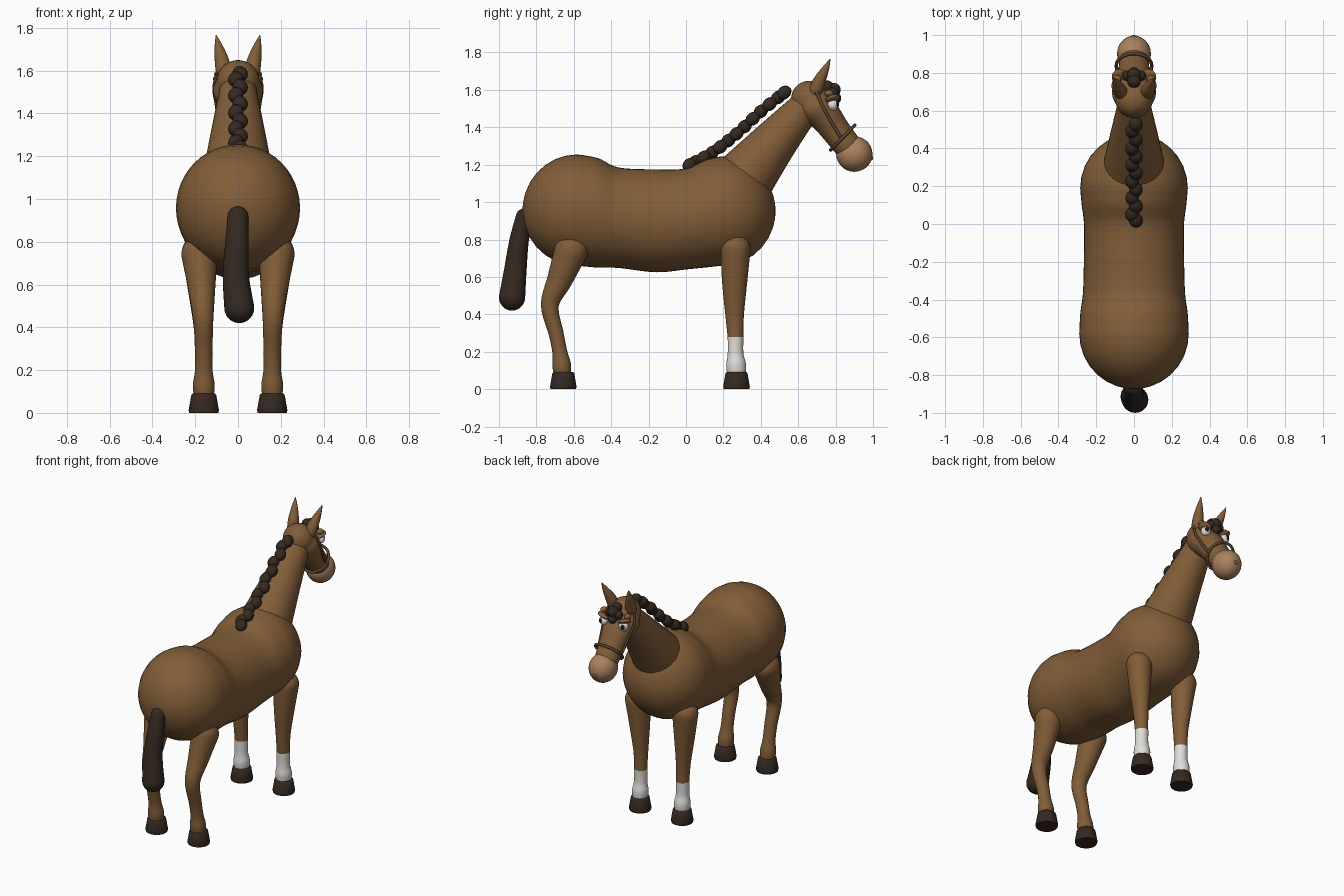
import bpy, bmesh, math
from mathutils import Vector

if "Cube" in bpy.data.objects:
    bpy.data.objects.remove(bpy.data.objects["Cube"])


def material(name, rgb):
    m = bpy.data.materials.new(name)
    m.diffuse_color = (*rgb, 1)
    m.use_nodes = True
    m.node_tree.nodes["Principled BSDF"].inputs["Base Color"].default_value = m.diffuse_color
    return m


COAT = material("coat", (0.22, 0.11, 0.04))
TAN = material("tan", (0.40, 0.22, 0.11))
DARK = material("dark_hair", (0.035, 0.022, 0.015))
STRAP = material("leather", (0.10, 0.06, 0.03))
WHITE = material("white", (0.75, 0.73, 0.70))
BLACK = material("black", (0.01, 0.01, 0.01))


def finish(bm, name, mat):
    bmesh.ops.recalc_face_normals(bm, faces=bm.faces)
    me = bpy.data.meshes.new(name)
    bm.to_mesh(me)
    bm.free()
    me.materials.append(mat)
    ob = bpy.data.objects.new(name, me)
    bpy.context.collection.objects.link(ob)
    bpy.context.view_layer.objects.active = ob
    ob.select_set(True)
    bpy.ops.object.shade_smooth_by_angle(angle=math.radians(50))
    ob.select_set(False)
    return ob


def spline(keys, sub):
    """Catmull-Rom resampling of key tuples."""
    out = []
    for i in range(len(keys) - 1):
        a, b, c, d = (keys[max(i - 1, 0)], keys[i], keys[i + 1],
                      keys[min(i + 2, len(keys) - 1)])
        for s in range(sub):
            t = s / sub
            out.append(tuple(0.5 * (2 * q + (r - p) * t
                                    + (2 * p - 5 * q + 4 * r - w) * t * t
                                    + (3 * q - p - 3 * r + w) * t ** 3)
                             for p, q, r, w in zip(a, b, c, d)))
    return out + [tuple(keys[-1])]


def loft(name, keys, mat, sub=5, n=32, caps=(True, True), axis=None):
    """Tube through keys (x, y, z, half width, half depth), domed where caps is set."""
    rows = spline(keys, sub)
    P = [Vector(r[:3]) for r in rows]
    rings = []
    for i, r in enumerate(rows):
        t = axis or (P[min(i + 1, len(P) - 1)] - P[max(i - 1, 0)]).normalized()
        rings.append((P[i], t, r[3], r[4]))

    def dome(ring, sign):
        p, t, a, b = ring
        return [(p + t * sign * (a + b) / 2 * math.sin(k), t, a * math.cos(k), b * math.cos(k))
                for k in [math.radians(d) for d in (12, 24, 36, 48, 60, 72, 81, 87)]]
    head = dome(rings[0], -1)[::-1] if caps[0] else []
    tail = dome(rings[-1], 1) if caps[1] else []
    bm = bmesh.new()
    loops = []
    for p, t, a, b in head + rings + tail:
        u = (Vector((1, 0, 0)) - t * t.x).normalized()
        v = t.cross(u)
        loops.append([bm.verts.new(p + u * a * math.cos(2 * math.pi * j / n)
                                   + v * b * math.sin(2 * math.pi * j / n)) for j in range(n)])
    for A, B in zip(loops, loops[1:]):
        for j in range(n):
            bm.faces.new((A[j], A[(j + 1) % n], B[(j + 1) % n], B[j]))
    bm.faces.new(loops[0])
    bm.faces.new(loops[-1])
    return finish(bm, name, mat)


def ball(name, loc, size, mat, rot=(0, 0, 0)):
    bm = bmesh.new()
    bmesh.ops.create_uvsphere(bm, u_segments=24, v_segments=14, radius=1)
    ob = finish(bm, name, mat)
    ob.location, ob.scale, ob.rotation_euler = loc, size, rot
    return ob


# Body: rump, barrel and chest, from (y, top, bottom, half width)
trunk = [(-0.58, 1.255, 0.66, 0.29), (-0.47, 1.235, 0.65, 0.284), (-0.36, 1.185, 0.648, 0.27),
         (-0.16, 1.175, 0.625, 0.265), (0.0, 1.18, 0.64, 0.265), (0.10, 1.225, 0.65, 0.277),
         (0.19, 1.245, 0.66, 0.285)]
loft("body", [(0, y, (a + b) / 2, w, (a - b) / 2) for y, a, b, w in trunk], COAT, n=48,
     axis=Vector((0, 1, 0)))

# Neck and head
loft("neck", [(0, 0.30, 1.11, 0.165, 0.165), (0, 0.46, 1.305, 0.128, 0.125),
              (0, 0.62, 1.49, 0.09, 0.09)], COAT)
loft("head", [(0, 0.66, 1.55, 0.10, 0.098), (0, 0.695, 1.505, 0.117, 0.10),
              (0, 0.75, 1.45, 0.10, 0.086), (0, 0.80, 1.383, 0.085, 0.078),
              (0, 0.86, 1.305, 0.078, 0.074)], COAT, axis=Vector((0, 0.6, -0.8)))
ball("muzzle", (0, 0.90, 1.257), (0.09, 0.097, 0.095), TAN)
ball("mouth", (0, 0.987, 1.235), (0.018, 0.014, 0.014), COAT)

# Bridle noseband
loop = [2 * math.pi * k / 40 for k in range(41)]
cu = bpy.data.curves.new("noseband", "CURVE")
cu.dimensions = "3D"
cu.bevel_depth = 0.009
sp = cu.splines.new("POLY")
sp.points.add(39)
for p, a in zip(sp.points, loop):
    s = math.sin(a) * 0.092
    p.co = (0.094 * math.cos(a), 0.838 + s * 0.7, 1.345 + s * 0.72, 1)
sp.use_cyclic_u = True
cu.materials.append(STRAP)
bpy.context.collection.objects.link(bpy.data.objects.new("noseband", cu))

# Ears, eyes, brows and cheek straps on both sides
for s, side in ((-1, "left"), (1, "right")):
    loft("ear_" + side, [(s * 0.068, 0.695, 1.60, 0.036, 0.036), (s * 0.075, 0.712, 1.645, 0.034, 0.034),
                         (s * 0.09, 0.745, 1.71, 0.02, 0.02), (s * 0.102, 0.77, 1.763, 0.003, 0.003)],
         COAT, n=20)
    ball("eye_" + side, (s * 0.074, 0.785, 1.52), (0.032, 0.03, 0.031), WHITE)
    ball("pupil_" + side, (s * 0.082, 0.806, 1.522), (0.015, 0.012, 0.017), BLACK)
    ball("brow_" + side, (s * 0.078, 0.782, 1.552), (0.042, 0.04, 0.016), COAT, (0.3, -s * 0.35, 0))
    ball("temple_" + side, (s * 0.09, 0.765, 1.582), (0.022, 0.025, 0.018), COAT)
    loft("cheek_strap_" + side, [(s * 0.096, 0.695, 1.595, 0.007, 0.009), (s * 0.113, 0.728, 1.52, 0.007, 0.009),
                                 (s * 0.102, 0.77, 1.44, 0.007, 0.009), (s * 0.09, 0.825, 1.35, 0.007, 0.009)],
         STRAP, n=10)

# Forelock tufts
for k, (x, y, z, r) in enumerate([(0, 0.755, 1.615, 0.035), (0, 0.79, 1.60, 0.037),
                                  (-0.035, 0.785, 1.585, 0.028), (0.035, 0.785, 1.585, 0.028),
                                  (0, 0.80, 1.555, 0.03)]):
    ball(f"forelock_{k}", (x, y, z), (r, r, r), DARK)

# Braided mane
for k, (x, y, z) in enumerate(spline([(0, 0.02, 1.20), (0, 0.14, 1.265), (0, 0.27, 1.365),
                                      (0, 0.40, 1.485), (0, 0.525, 1.585)], 3)):
    ball(f"mane_{k}", (0.01 * (-1) ** k, y, z), (0.036, 0.042, 0.034), DARK, (0.7, 0, 0.3 * (-1) ** k))

# Tail
loft("tail", [(0, -0.865, 0.92, 0.048, 0.045), (-0.005, -0.893, 0.79, 0.055, 0.052),
              (-0.01, -0.912, 0.64, 0.061, 0.06), (0.006, -0.93, 0.49, 0.07, 0.07)], DARK)

# Legs with socks and hooves
for s, side in ((-1, "left"), (1, "right")):
    loft("front_leg_" + side, [(s * 0.18, 0.265, 0.75, 0.083, 0.08), (s * 0.17, 0.26, 0.57, 0.063, 0.067),
                               (s * 0.162, 0.26, 0.40, 0.045, 0.05), (s * 0.16, 0.265, 0.27, 0.041, 0.041)],
         COAT, caps=(True, False))
    loft("front_sock_" + side, [(s * 0.16, 0.265, 0.28, 0.042, 0.042), (s * 0.16, 0.265, 0.19, 0.042, 0.042),
                                (s * 0.16, 0.268, 0.13, 0.051, 0.053), (s * 0.16, 0.27, 0.07, 0.045, 0.048)],
         WHITE, caps=(False, False))
    loft("hind_leg_" + side, [(s * 0.18, -0.615, 0.74, 0.085, 0.09), (s * 0.17, -0.675, 0.585, 0.064, 0.068),
                              (s * 0.163, -0.728, 0.45, 0.048, 0.048), (s * 0.16, -0.695, 0.30, 0.041, 0.04),
                              (s * 0.16, -0.675, 0.20, 0.041, 0.04), (s * 0.16, -0.665, 0.13, 0.051, 0.05),
                              (s * 0.16, -0.66, 0.07, 0.045, 0.045)], COAT, caps=(True, False))
    for part, y in (("front", 0.27), ("hind", -0.656)):
        loft(f"{part}_hoof_{side}", [(s * 0.16, y, 0, 0.068, 0.068), (s * 0.16, y, 0.012, 0.071, 0.071),
                                     (s * 0.16, y, 0.085, 0.058, 0.059), (s * 0.16, y, 0.093, 0.05, 0.05)],
             DARK, sub=1, caps=(False, False))
